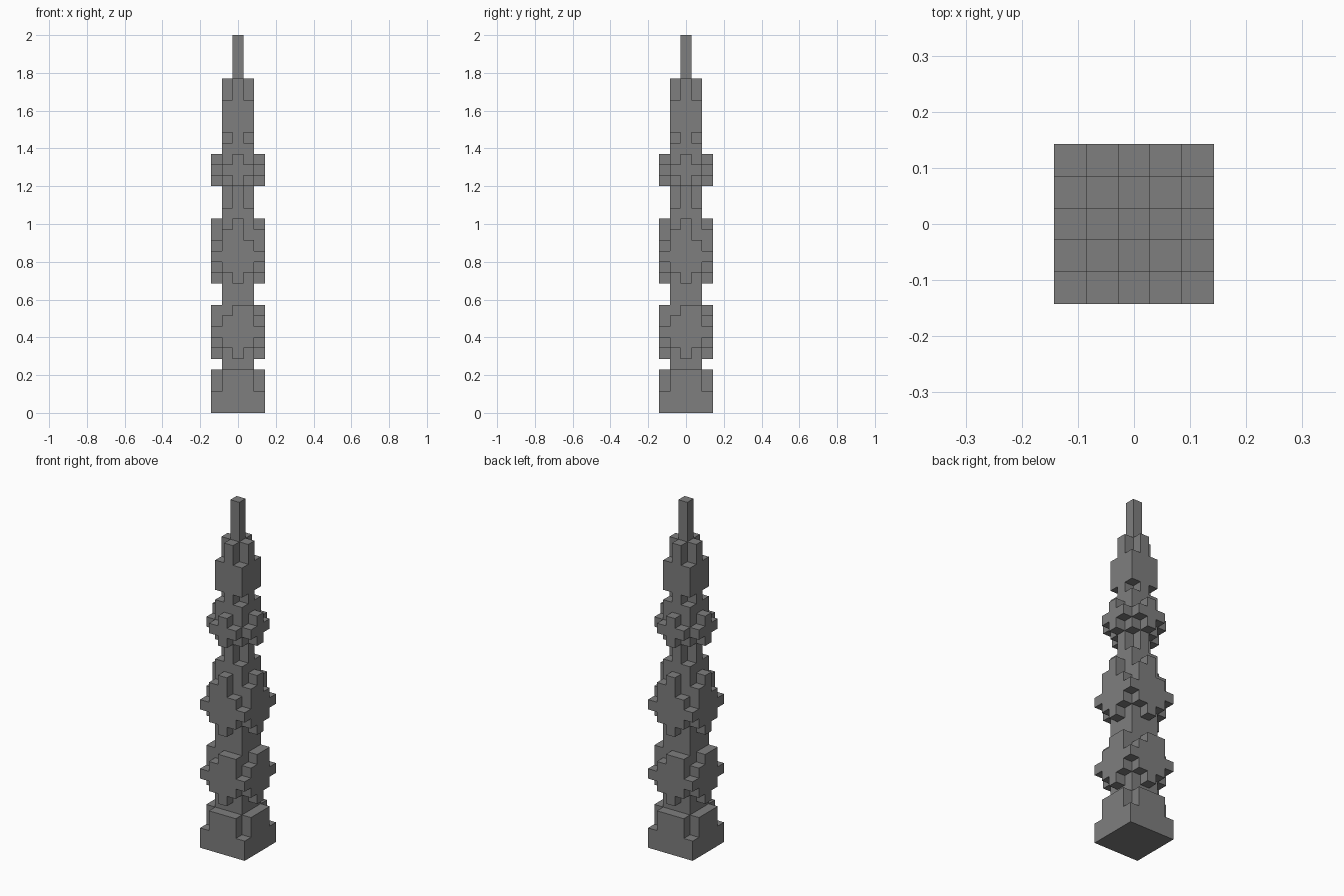
import bpy
import bmesh
from mathutils import Vector

cube = bpy.data.objects.get("Cube")
if cube:
    bpy.data.objects.remove(cube, do_unlink=True)

UNIT = 2 / 35  # edge of one block; the tower is 35 blocks tall

stone = bpy.data.materials.new("grey_stone")
stone.use_nodes = True
stone.diffuse_color = (0.21, 0.21, 0.21, 1)
stone.node_tree.nodes["Principled BSDF"].inputs["Base Color"].default_value = stone.diffuse_color


def block(x0, x1, y0, y1, z0, z1):
    """Cells of a box; x and y limits inclusive, z1 exclusive."""
    return {(x, y, z) for x in range(x0, x1 + 1)
            for y in range(y0, y1 + 1) for z in range(z0, z1)}


def square(r, z0, z1):
    return block(-r, r, -r, r, z0, z1)


def cross(r, arm, z0, z1):
    """Square of half-width r without its corners beyond the arm."""
    return block(-r, r, -arm, arm, z0, z1) | block(-arm, arm, -r, r, z0, z1)


def collar(z0, rows):
    """Stepped front plate, given as an x span per layer, turned to all four sides."""
    cells = set()
    for i, (a, b) in enumerate(rows):
        for x, y, z in block(a, b, -2, -2, z0 + i, z0 + i + 1):
            for turn in range(4):
                cells.add((x, y, z))
                x, y = -y, x
    return cells


parts = {
    # Base with notched upper corners
    "base": square(2, 0, 2) | cross(2, 1, 2, 4),
    # Shaft with notched bands
    "shaft": square(1, 4, 19) | cross(1, 0, 19, 21) | square(1, 21, 25)
             | cross(1, 0, 25, 26) | square(1, 26, 29) | cross(1, 0, 29, 31),
    # Collars standing out from the shaft
    "lower_collar": collar(5, [(0, 0), (-1, 1), (-2, 2), (-1, 1), (0, 1)]),
    "middle_collar": collar(12, [(0, 0), (-1, 1), (-2, 2), (-1, 1), (-1, 0), (0, 0)]),
    "upper_collar": collar(21, [(0, 0), (-1, 1), (0, 0)]),
    # Spire
    "spire": square(0, 31, 35),
}
solid = set().union(*parts.values())


def skin(name, cells):
    """Wrap the exposed sides of the cells in one mesh with merged flat faces."""
    bm = bmesh.new()
    for cell in sorted(cells):
        centre = Vector(cell) + Vector((0, 0, 0.5))
        for axis in range(3):
            for sign in (-1, 1):
                n = Vector((0, 0, 0))
                n[axis] = sign
                if tuple(int(c + d) for c, d in zip(cell, n)) in solid:
                    continue
                u = Vector((n.y, n.z, n.x))
                v = n.cross(u)
                corners = (-u - v, u - v, u + v, v - u)
                bm.faces.new([bm.verts.new((centre + (n + c) / 2) * UNIT) for c in corners])
    bmesh.ops.remove_doubles(bm, verts=bm.verts, dist=UNIT / 100)
    bmesh.ops.dissolve_limit(bm, angle_limit=0.01, verts=bm.verts, edges=bm.edges)
    mesh = bpy.data.meshes.new(name)
    bm.to_mesh(mesh)
    bm.free()
    mesh.materials.append(stone)
    bpy.context.collection.objects.link(bpy.data.objects.new(name, mesh))


for part_name, part_cells in parts.items():
    skin(part_name, part_cells)
